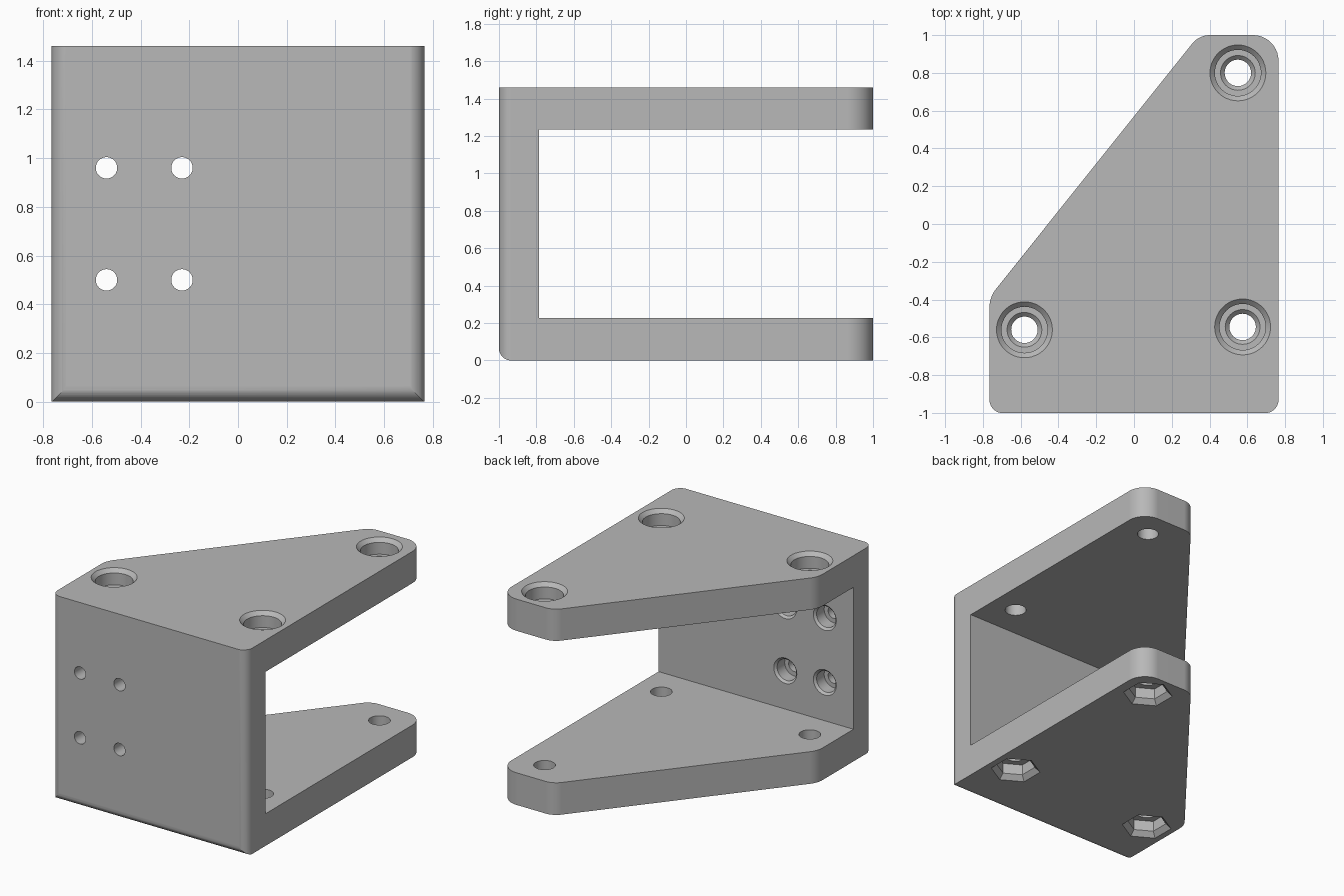
import bpy, bmesh, math
from mathutils import Vector, Matrix

cube = bpy.data.objects.get("Cube")
if cube:
    bpy.data.objects.remove(cube, do_unlink=True)

grey = bpy.data.materials.new("plain grey")
grey.use_nodes = True
colour = (0.48, 0.48, 0.48, 1)
grey.diffuse_color = colour
grey.node_tree.nodes["Principled BSDF"].inputs["Base Color"].default_value = colour


def make_object(name, bm):
    bmesh.ops.recalc_face_normals(bm, faces=bm.faces)
    mesh = bpy.data.meshes.new(name)
    bm.to_mesh(mesh)
    bm.free()
    mesh.materials.append(grey)
    obj = bpy.data.objects.new(name, mesh)
    bpy.context.collection.objects.link(obj)
    return obj


def rounded(corners, steps=10):
    """Turn (x, y, radius) corners into a 2D outline with arcs."""
    points = []
    for i, (x, y, r) in enumerate(corners):
        p = Vector((x, y))
        if r == 0:
            points.append(p)
            continue
        a = (Vector(corners[i - 1][:2]) - p).normalized()
        b = (Vector(corners[(i + 1) % len(corners)][:2]) - p).normalized()
        half = a.angle(b) / 2
        centre = p + (a + b).normalized() * r / math.sin(half)
        start = p + a * r / math.tan(half) - centre
        end = p + b * r / math.tan(half) - centre
        sweep = start.angle(end)
        for k in range(steps + 1):
            t = k / steps
            points.append(centre + (start * math.sin((1 - t) * sweep)
                                    + end * math.sin(t * sweep)) / math.sin(sweep))
    return points


def prism(name, points, place, direction):
    bm = bmesh.new()
    face = bm.faces.new([bm.verts.new(place(p)) for p in points])
    new = bmesh.ops.extrude_face_region(bm, geom=[face])["geom"]
    bmesh.ops.translate(bm, vec=direction,
                        verts=[v for v in new if isinstance(v, bmesh.types.BMVert)])
    return make_object(name, bm)


def bore(sections, matrix, sides=48, turn=0):
    """Stepped cutter from (radius, height) sections around a local z axis."""
    bm = bmesh.new()
    rings = []
    for r, z in sections:
        angles = [turn + math.tau * i / sides for i in range(sides)]
        rings.append([bm.verts.new((r * math.cos(a), r * math.sin(a), z)) for a in angles])
    for low, high in zip(rings, rings[1:]):
        for i in range(sides):
            j = (i + 1) % sides
            bm.faces.new((low[i], low[j], high[j], high[i]))
    bm.faces.new(rings[0])
    bm.faces.new(rings[-1])
    bm.transform(matrix)
    return make_object("cutter", bm)


def combine(target, tool, operation):
    tool.hide_render = True
    mod = target.modifiers.new("cut", "BOOLEAN")
    mod.operation, mod.solver, mod.object = operation, "EXACT", tool
    bpy.context.view_layer.objects.active = target
    bpy.ops.object.modifier_apply(modifier=mod.name)
    bpy.data.objects.remove(tool, do_unlink=True)


# Side profile: two plates joined by a front wall
W, H = 0.765, 1.46
side = rounded([(-1, H, 0), (-1, 0, 0.065), (1.2, 0, 0), (1.2, 0.228, 0),
                (-0.785, 0.228, 0), (-0.785, 1.235, 0), (1.2, 1.235, 0), (1.2, H, 0)])
bracket = prism("bracket", side, lambda p: (-1, p.x, p.y), (2, 0, 0))

# Plan outline with a slanted left edge
plan = rounded([(-W, -1.001, 0.07), (W, -1.001, 0.07), (W, 1, 0.135),
                (0.344, 1, 0.12), (-W, -0.387, 0.15)])
outline = prism("outline", plan, lambda p: (p.x, p.y, -0.1), (0, 0, 1.7))
combine(bracket, outline, "INTERSECT")

# Bolt holes: counterbore above, hexagonal nut pocket below
for x, y in [(0.55, 0.8), (-0.58, -0.56), (0.575, -0.545)]:
    spot = Matrix.Translation((x, y, 0))
    combine(bracket, bore([(0.168, H + 0.02), (0.122, H - 0.026), (0.122, 1.35),
                           (0.092, 1.35), (0.07, 1.328), (0.07, 1.1)], spot), "DIFFERENCE")
    combine(bracket, bore([(0.185, -0.02), (0.13, 0.035), (0.13, 0.11)],
                          spot, 6, math.pi / 6), "DIFFERENCE")
    combine(bracket, bore([(0.07, 0.06), (0.07, 0.35)], spot), "DIFFERENCE")

# Mounting holes through the front wall, countersunk from inside
for x in (-0.54, -0.23):
    for z in (0.5, 0.96):
        spot = Matrix.Translation((x, -0.785, z)) @ Matrix.Rotation(-math.pi / 2, 4, "X")
        combine(bracket, bore([(0.11, 0.02), (0.075, -0.015), (0.075, -0.1),
                               (0.044, -0.1), (0.044, -0.3)], spot), "DIFFERENCE")

# Smooth rounded edges, keep the flat faces crisp
bpy.ops.object.select_all(action="DESELECT")
bracket.select_set(True)
bpy.context.view_layer.objects.active = bracket
bpy.ops.object.shade_smooth_by_angle(angle=math.radians(30))
weighted = bracket.modifiers.new("flat faces", "WEIGHTED_NORMAL")
weighted.keep_sharp = True
